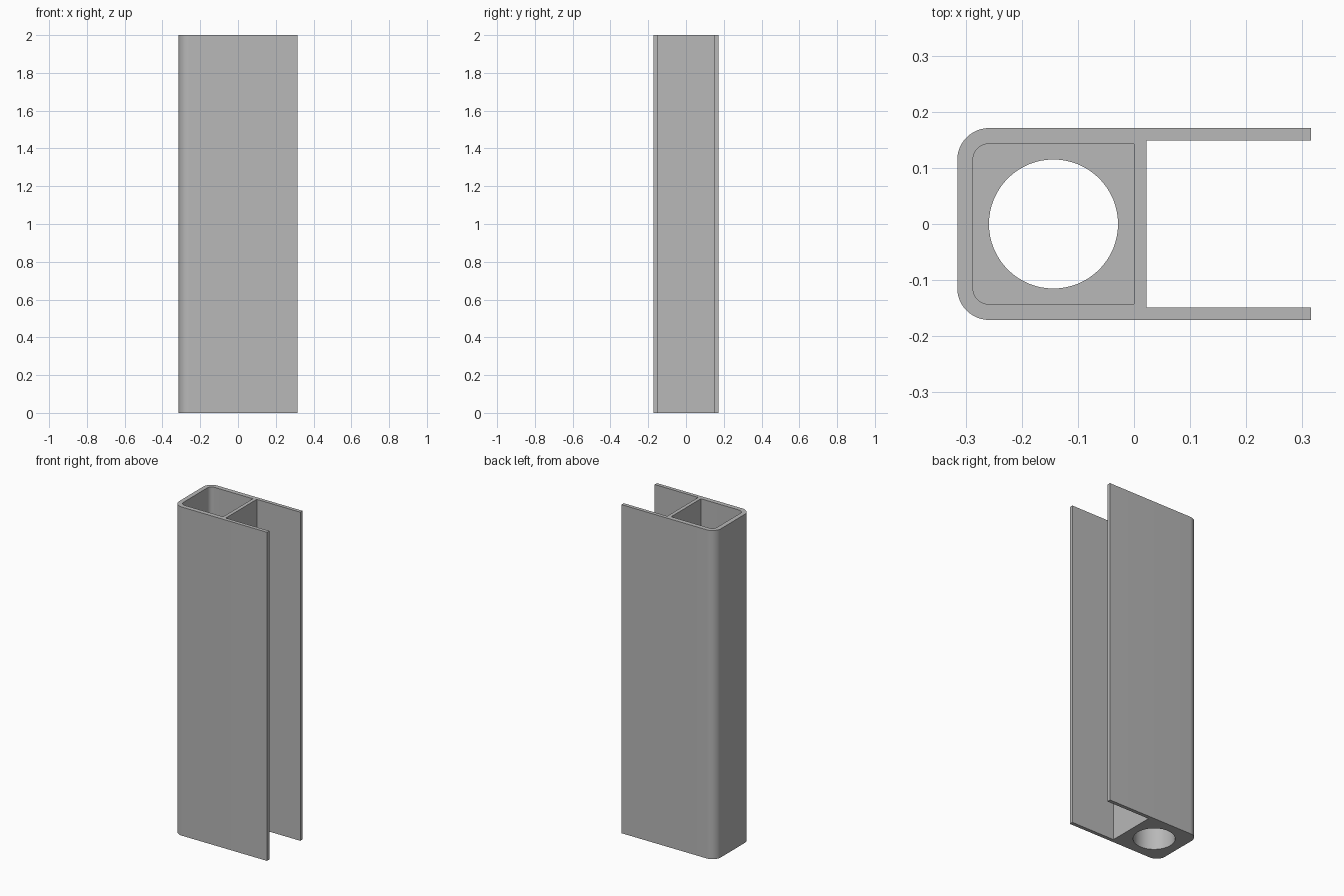
import bpy, bmesh
from math import sin, cos, pi

cube = bpy.data.objects.get("Cube")
if cube:
    bpy.data.objects.remove(cube, do_unlink=True)

HEIGHT, FLOOR = 2.0, 0.29      # full height, thickness of the pocket floor
X, Y = 0.315, 0.171            # half sizes of the whole profile
WEB, LEG = 0.022, 0.022        # thickness of the partition and the legs
WALL = 0.028                   # wall around the pocket

grey = bpy.data.materials.new("plain grey")
grey.use_nodes = True
colour = (0.48, 0.48, 0.48, 1)
grey.diffuse_color = colour
grey.node_tree.nodes["Principled BSDF"].inputs["Base Color"].default_value = colour


def arc(cx, cy, r, start, end, steps):
    return [(cx + r * cos(start + (end - start) * i / steps),
             cy + r * sin(start + (end - start) * i / steps)) for i in range(steps + 1)]


def rounded_left(x, y, r):
    """Two rounded corners on the -x side, listed counterclockwise."""
    return (arc(x + r, y - r, r, pi / 2, pi, 12)
            + arc(x + r, r - y, r, pi, 1.5 * pi, 12))


def extrude(name, outline, low, high):
    mesh = bpy.data.meshes.new(name)
    bm = bmesh.new()
    face = bm.faces.new([bm.verts.new((x, y, low)) for x, y in outline])
    top = bmesh.ops.extrude_face_region(bm, geom=[face])["geom"]
    bmesh.ops.translate(bm, vec=(0, 0, high - low),
                        verts=[v for v in top if isinstance(v, bmesh.types.BMVert)])
    bmesh.ops.recalc_face_normals(bm, faces=bm.faces)
    bm.to_mesh(mesh)
    bm.free()
    mesh.materials.append(grey)
    obj = bpy.data.objects.new(name, mesh)
    bpy.context.collection.objects.link(obj)
    return obj


# Channel: rounded box end with two parallel legs
inner = Y - LEG
outline = rounded_left(-X, Y, 0.057) + [
    (X, -Y), (X, -inner), (WEB, -inner), (WEB, inner), (X, inner), (X, Y)]
channel = extrude("channel_body", outline, 0, HEIGHT)

# Pocket open at the top, and the round hole through its floor
py = Y - WALL
pocket = extrude("pocket_cutter", rounded_left(WALL - X, py, 0.029) + [(0, -py), (0, py)],
                 FLOOR, HEIGHT + 0.1)
hole = extrude("hole_cutter", arc((WALL - X) / 2, 0, 0.115, 0, 2 * pi, 64)[:-1],
               -0.1, FLOOR + 0.1)

bpy.ops.object.select_all(action="DESELECT")
bpy.context.view_layer.objects.active = channel
channel.select_set(True)
for cutter in (pocket, hole):
    cutter.hide_render = True
    cut = channel.modifiers.new(cutter.name, "BOOLEAN")
    cut.operation, cut.solver, cut.object = "DIFFERENCE", "EXACT", cutter
    bpy.ops.object.modifier_apply(modifier=cut.name)
    bpy.data.objects.remove(cutter, do_unlink=True)
bpy.ops.object.shade_smooth_by_angle(angle=pi / 6)
